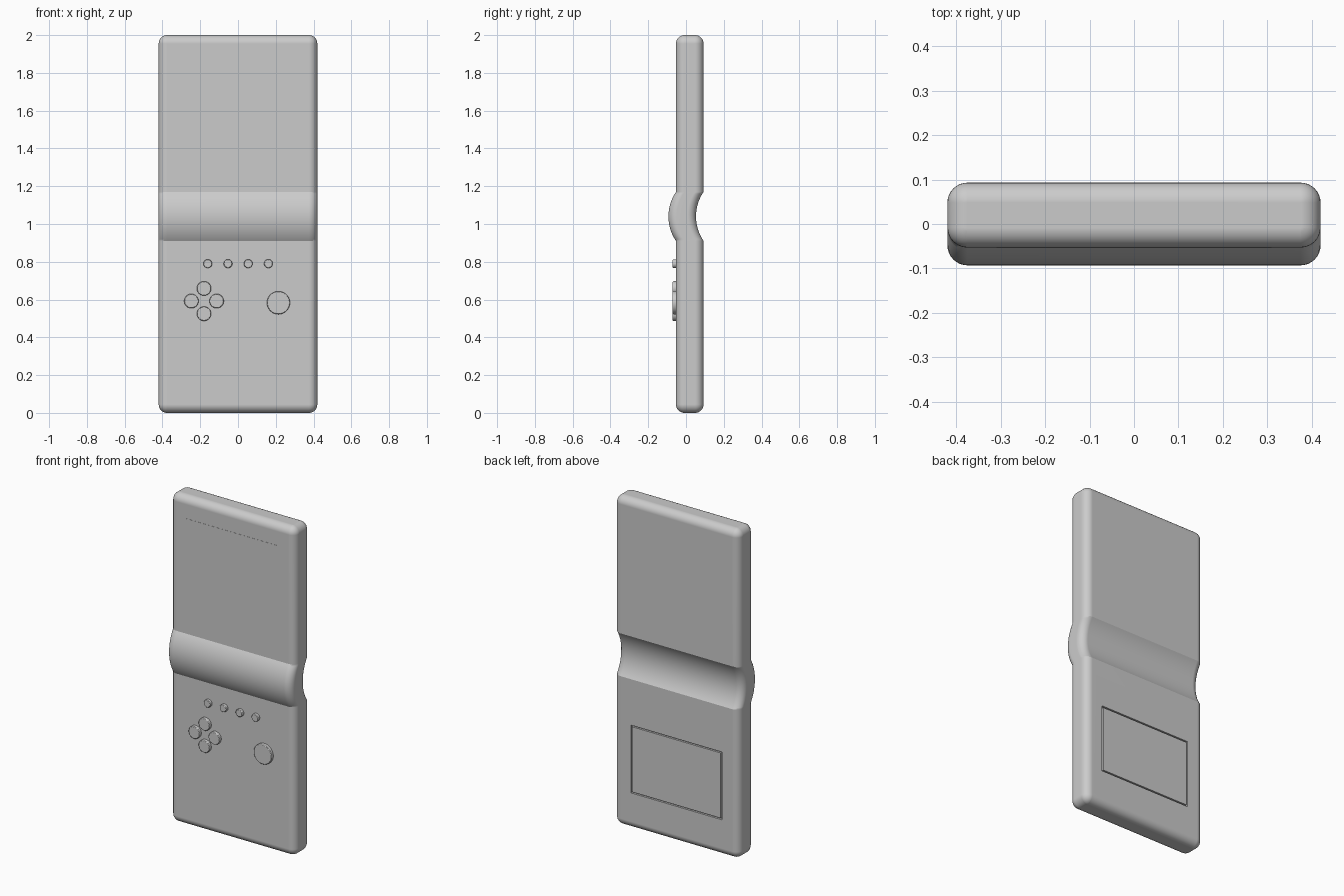
import bpy, bmesh, math
from mathutils import Matrix

cube = bpy.data.objects.get("Cube")
if cube:
    bpy.data.objects.remove(cube)

HALF_W, FRONT, BACK, HEIGHT = 0.42, -0.053, 0.093, 2.0
RADIUS = 0.045
GRIP_Z, GRIP_HALF, GRIP_SAG = 1.04, 0.13, 0.04

grey = bpy.data.materials.new("plain_grey")
grey.use_nodes = True
grey.diffuse_color = (0.6, 0.6, 0.6, 1)
grey.node_tree.nodes["Principled BSDF"].inputs["Base Color"].default_value = (0.6, 0.6, 0.6, 1)


def add_object(name, bm):
    bmesh.ops.recalc_face_normals(bm, faces=bm.faces)
    mesh = bpy.data.meshes.new(name)
    bm.to_mesh(mesh)
    bm.free()
    mesh.materials.append(grey)
    obj = bpy.data.objects.new(name, mesh)
    bpy.context.collection.objects.link(obj)
    return obj


def activate(obj):
    bpy.ops.object.select_all(action="DESELECT")
    obj.select_set(True)
    bpy.context.view_layer.objects.active = obj


def smooth(obj):
    activate(obj)
    bpy.ops.object.shade_smooth_by_angle(angle=math.radians(29))
    mod = obj.modifiers.new("flat_panels", "WEIGHTED_NORMAL")
    mod.keep_sharp = True


def box(name, x, y0, y1, z0, z1):
    bm = bmesh.new()
    bmesh.ops.create_cube(bm, size=1)
    for v in bm.verts:
        v.co = (v.co.x * 2 * x, y0 + (v.co.y + 0.5) * (y1 - y0), z0 + (v.co.z + 0.5) * (z1 - z0))
    return add_object(name, bm)


def button(name, x, z, radius):
    depth = 0.024
    bm = bmesh.new()
    bmesh.ops.create_cone(bm, cap_ends=True, segments=40, radius1=radius, radius2=radius, depth=depth,
                          matrix=Matrix.Translation((x, FRONT - 0.018 + depth / 2, z))
                          @ Matrix.Rotation(math.pi / 2, 4, "X"))
    rim = [e for e in bm.edges if all(v.co.y < FRONT - 0.01 for v in e.verts)]
    bmesh.ops.bevel(bm, geom=rim, offset=0.006, segments=3, affect="EDGES", profile=0.5)
    smooth(add_object(name, bm))


# Body: rounded rectangles stacked upwards, pushed forward at the curved grip
def section(bm, z, inset, shift):
    r = max(RADIUS - inset, 0.001)
    cx, cy = HALF_W - RADIUS, (BACK - FRONT) / 2 - RADIUS
    mid = (BACK + FRONT) / 2 - shift
    ring = []
    for q, (sx, sy) in enumerate([(1, 1), (-1, 1), (-1, -1), (1, -1)]):
        for k in range(9):
            a = (q + k / 8) * math.pi / 2
            ring.append(bm.verts.new((sx * cx + r * math.cos(a), mid + sy * cy + r * math.sin(a), z)))
    return ring


stations = []
for i in range(9):
    a = i / 8 * math.pi / 2
    stations.append((RADIUS * (1 - math.sin(a)), RADIUS * (1 - math.cos(a)), 0))
end_cap = [(z, RADIUS - RADIUS * math.sqrt(max(0, 1 - (1 - z / RADIUS) ** 2)), 0) for z, _, _ in stations]
end_cap.sort()
arc_r = (GRIP_HALF ** 2 + GRIP_SAG ** 2) / (2 * GRIP_SAG)
arc_angle = math.asin(GRIP_HALF / arc_r)
grip = []
for i in range(25):
    a = arc_angle * (i / 12 - 1)
    grip.append((GRIP_Z + arc_r * math.sin(a), 0, arc_r * math.cos(a) - arc_r + GRIP_SAG))
top_cap = [(HEIGHT - z, inset, s) for z, inset, s in reversed(end_cap)]

bm = bmesh.new()
rings = [section(bm, *s) for s in end_cap + grip + top_cap]
for low, high in zip(rings, rings[1:]):
    for i in range(len(low)):
        j = (i + 1) % len(low)
        bm.faces.new((low[i], low[j], high[j], high[i]))
bm.faces.new(rings[0])
bm.faces.new(rings[-1])
body = add_object("body", bm)

# Pocket for the rear cover
cutter = box("cover_pocket_cutter", 0.306, BACK - 0.012, BACK + 0.05, 0.219, 0.631)
cutter.hide_render = True
activate(body)
mod = body.modifiers.new("cover_pocket", "BOOLEAN")
mod.object = cutter
mod.operation = "DIFFERENCE"
mod.solver = "EXACT"
bpy.ops.object.modifier_apply(modifier=mod.name)
bpy.data.objects.remove(cutter)
smooth(body)

# Rear cover and front screen
box("rear_cover", 0.298, BACK - 0.014, BACK, 0.227, 0.623)
box("screen", 0.31, FRONT - 0.001, FRONT + 0.004, 1.24, 1.87)

# Buttons
for i in range(4):
    button(f"small_button_{i + 1}", -0.16 + i * 0.107, 0.79, 0.023)
for name, dx, dz in [("up", 0, 1), ("down", 0, -1), ("left", 1, 0), ("right", -1, 0)]:
    button(f"direction_button_{name}", -0.18 + dx * 0.067, 0.592 + dz * 0.067, 0.038)
button("action_button", 0.214, 0.583, 0.061)
